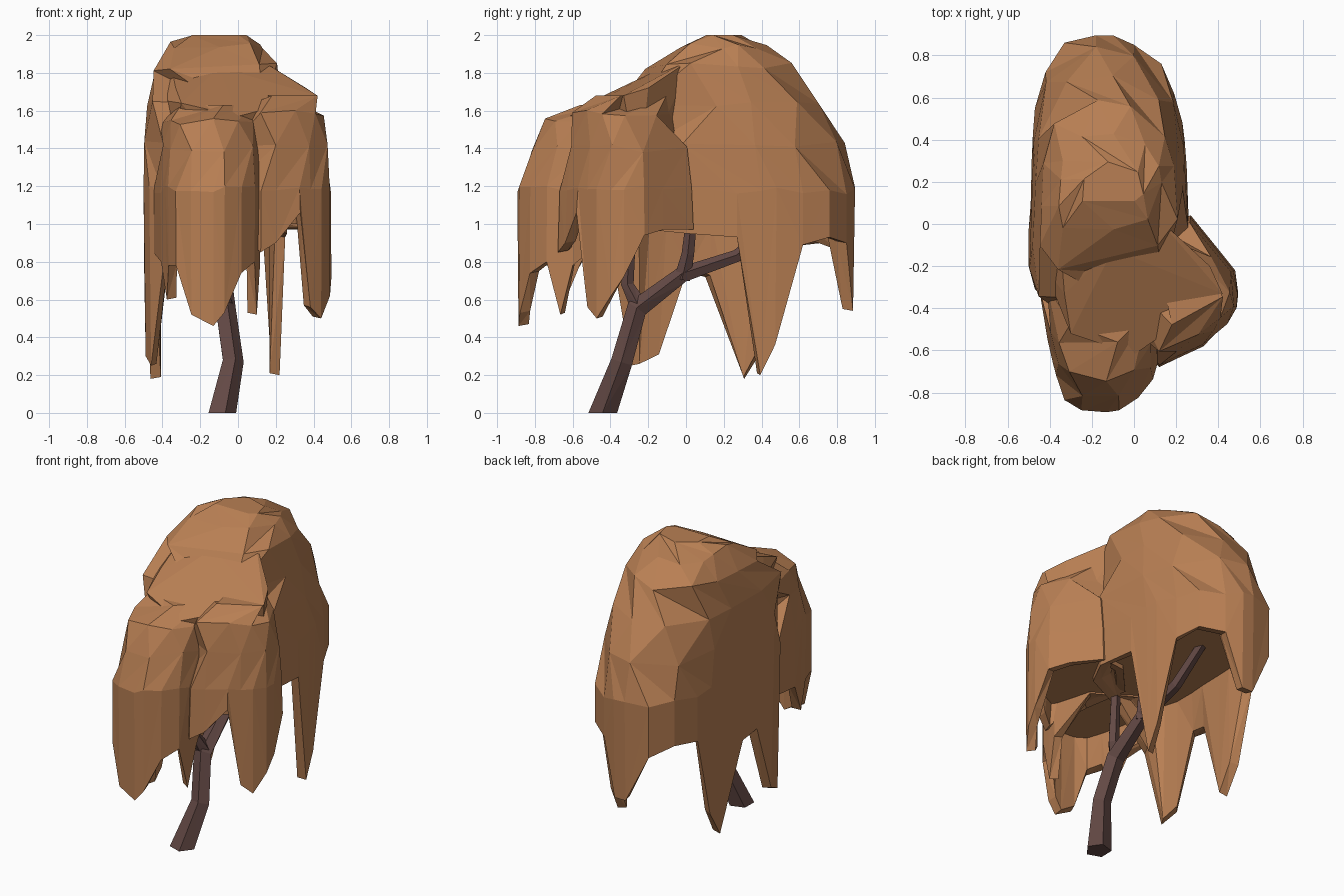
import bpy, bmesh, math, random
from mathutils import Vector

if "Cube" in bpy.data.objects:
    bpy.data.objects.remove(bpy.data.objects["Cube"])

random.seed(7)


def material(name, rgb):
    m = bpy.data.materials.new(name)
    m.diffuse_color = (*rgb, 1)
    m.use_nodes = True
    m.node_tree.nodes["Principled BSDF"].inputs["Base Color"].default_value = m.diffuse_color
    return m


LEAF = material("autumn leaves", (0.48, 0.212, 0.087))
BARK = material("dark bark", (0.125, 0.066, 0.059))


def finish(bm, name, mat):
    bmesh.ops.recalc_face_normals(bm, faces=bm.faces[:])
    me = bpy.data.meshes.new(name)
    bm.to_mesh(me)
    bm.free()
    me.materials.append(mat)
    ob = bpy.data.objects.new(name, me)
    bpy.context.collection.objects.link(ob)


def bridge(bm, a, b):
    n = len(a)
    for i in range(n):
        j = (i + 1) % n
        if i % 2:
            bm.faces.new((a[i], a[j], b[j]))
            bm.faces.new((a[i], b[j], b[i]))
        else:
            bm.faces.new((a[i], a[j], b[i]))
            bm.faces.new((a[j], b[j], b[i]))


def drape(name, centre, outline, profile, floor):
    """Leafy dome with a ragged hem. outline: x, y, hem height.
    profile: z, x scale, y scale, centre x, centre y (top to bottom)."""
    bm = bmesh.new()
    cx, cy = centre
    rings = []
    for k, (z, sx, sy, px, py) in enumerate(profile):
        step = 4 if k == 0 else 2 if k < len(profile) - 1 else 1   # larger facets higher up
        ring = []
        for i in range(len(outline)):
            if i % step == 0:
                x, y, h = outline[min(i + step // 2, len(outline) - 1) if k % 2 else i]
                j = 0.012 if k else 0
                co = Vector((px + sx * (x - cx), py + sy * (y - cy),
                             z + random.uniform(-2, 2) * j))
            ring.append(bm.verts.new(co))
        rings.append(ring)
    # hem: outer edge, then an inner edge that climbs back to the floor
    for inset, up in ((0.0, 0), (0.055, 0.01)):
        ring = []
        for x, y, h in outline:
            d = Vector((cx - x, cy - y)).normalized()
            m = inset + max(0, 0.9 - h) * 0.03
            ring.append(bm.verts.new((x + d.x * m, y + d.y * m, h + up)))
        rings.append(ring)
    rings.append([bm.verts.new((cx + 0.8 * (x - cx), cy + 0.8 * (y - cy), floor))
                  for x, y, h in outline])
    for a, b in zip(rings, rings[1:]):
        bridge(bm, a, b)
    bm.faces.new(rings[0])
    bm.faces.new(rings[-1])
    bmesh.ops.remove_doubles(bm, verts=bm.verts[:], dist=0.0005)
    finish(bm, name, LEAF)


def limb(name, path, sides=5):
    """Faceted limb; path: x, y, z, radius."""
    bm = bmesh.new()
    pts = [Vector(p[:3]) for p in path]
    rings = []
    for i, p in enumerate(pts):
        t = (pts[min(i + 1, len(pts) - 1)] - pts[max(i - 1, 0)]).normalized()
        if p.z == 0:
            t = Vector((0, 0, 1))
        u = t.cross(Vector((1, 0.3, 0))).normalized()
        v = t.cross(u)
        rings.append([bm.verts.new(p + path[i][3] * (math.cos(a) * u + math.sin(a) * v))
                      for a in (math.tau * (s + 0.5) / sides for s in range(sides))])
    for a, b in zip(rings, rings[1:]):
        bridge(bm, a, b)
    bm.faces.new(rings[0])
    bm.faces.new(rings[-1])
    finish(bm, name, BARK)


# Large rear dome with long hanging tongues
drape("rear_canopy", (-0.12, 0.28),
      [(0.26, 0.0, .95), (0.25, 0.27, .93), (0.24, 0.40, .20), (0.23, 0.48, .36),
       (0.19, 0.62, .89), (0.13, 0.76, .93), (0.0, 0.85, .9), (-0.1, 0.895, .54),
       (-0.18, 0.895, .54), (-0.33, 0.86, .85), (-0.42, 0.72, .9), (-0.47, 0.55, .88),
       (-0.48, 0.42, .35), (-0.485, 0.31, .18), (-0.49, 0.1, .72), (-0.5, -0.03, .75),
       (-0.5, -0.2, .3), (-0.47, -0.31, .25), (-0.4, -0.38, .75), (-0.1, -0.33, .98),
       (0.15, -0.2, .97)],
      [(2.0, .38, .17, -.1, .19), (1.95, .65, .37, -.11, .2), (1.83, .86, .63, -.12, .2),
       (1.64, .95, .87, -.12, .17), (1.42, .99, .96, -.12, .25), (1.18, 1, 1, -.12, .28)],
      1.0)

# Lower front dome
drape("front_canopy", (-0.14, -0.55),
      [(0.12, -0.6, .78), (0.11, -0.67, .52), (0.09, -0.74, .8), (0.02, -0.83, .74),
       (-0.07, -0.89, .53), (-0.13, -0.9, .46), (-0.25, -0.89, .52), (-0.33, -0.84, .78),
       (-0.37, -0.72, .78), (-0.385, -0.66, .6), (-0.41, -0.55, .8), (-0.45, -0.3, .85),
       (-0.2, -0.2, .99), (0.05, -0.35, .99)],
      [(1.63, .75, .5, -.13, -.39), (1.55, .88, .76, -.14, -.48),
       (1.4, .95, .9, -.14, -.51), (1.18, 1, .98, -.14, -.55)],
      1.0)

# Bulge on the right side
drape("side_canopy", (0.2, -0.3),
      [(0.27, 0.04, .97), (0.4, -0.12, .97), (0.48, -0.22, .94), (0.5, -0.33, .72),
       (0.495, -0.4, .62), (0.45, -0.48, .5), (0.39, -0.53, .56), (0.33, -0.58, 1.06),
       (0.2, -0.64, .9), (0.12, -0.68, .85), (-0.05, -0.5, .99), (-0.1, -0.2, .99),
       (0.1, 0.02, .97)],
      [(1.68, .82, .55, .18, -.29), (1.58, .88, .8, .19, -.3),
       (1.4, .93, .9, .2, -.3), (1.2, .97, .97, .2, -.3)],
      1.0)

# Sloping saddle that joins the three domes
bm = bmesh.new()
for co in [(-.36, .04, 1.87), (.1, .04, 1.88), (-.1, -.12, 1.83), (.2, -.1, 1.79),
           (-.43, -.2, 1.66), (-.33, -.33, 1.72), (.36, -.2, 1.72), (.42, -.33, 1.68),
           (.1, -.5, 1.62), (-.3, -.52, 1.64), (0, -.62, 1.57), (-.38, -.2, 1.25),
           (.35, -.25, 1.25), (0, -.5, 1.25), (0, 0, 1.25)]:
    bm.verts.new(co)
bmesh.ops.convex_hull(bm, input=bm.verts[:])
finish(bm, "canopy_saddle", LEAF)

# Trunk and branches
limb("trunk", [(-0.09, -0.44, 0, .08), (-0.03, -0.34, .27, .06), (-0.07, -0.26, .55, .058),
               (-0.08, -0.02, .73, .045), (-0.1, 0.27, .83, .035), (-0.12, 0.5, 1.03, .03)])
limb("front_branch", [(-0.07, -0.24, .55, .05), (-0.1, -0.31, .68, .035),
                      (-0.1, -0.29, 1.03, .03)])
limb("middle_branch", [(-0.08, -0.02, .71, .045), (-0.06, 0.01, .84, .035),
                       (-0.05, 0.03, 1.03, .03)])
